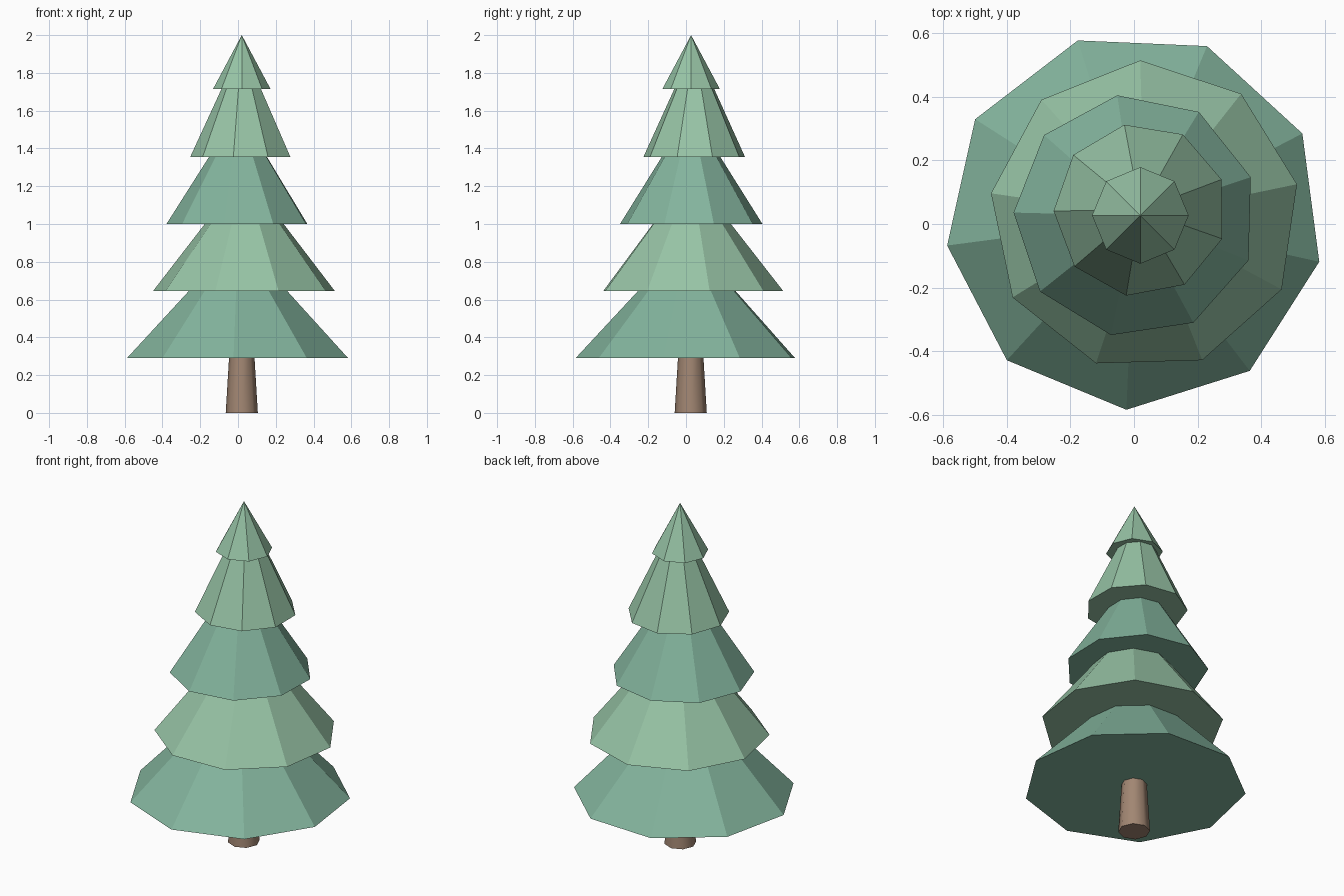
import bpy
import bmesh
from math import cos, sin, radians, tau

if "Cube" in bpy.data.objects:
    bpy.data.objects.remove(bpy.data.objects["Cube"])


def material(name, rgb):
    mat = bpy.data.materials.new(name)
    mat.diffuse_color = (*rgb, 1)
    mat.use_nodes = True
    mat.node_tree.nodes["Principled BSDF"].inputs["Base Color"].default_value = mat.diffuse_color
    return mat


def tapered(name, sides, angle, center, z0, r0, z1, r1, mat):
    """Closed tapered prism; r1 = 0 gives a pointed cone."""
    bm = bmesh.new()

    def vert(i, r, z):
        a = radians(angle) + tau * i / sides
        return bm.verts.new((center[0] + r * cos(a), center[1] + r * sin(a), z))

    low = [vert(i, r0, z0) for i in range(sides)]
    bm.faces.new(low[::-1])
    if r1:
        high = [vert(i, r1, z1) for i in range(sides)]
        bm.faces.new(high)
    else:
        high = [bm.verts.new((*center, z1))] * sides
    for i in range(sides):
        j = (i + 1) % sides
        quad = [low[i], low[j], high[j], high[i]]
        bm.faces.new(quad if r1 else quad[:3])
    mesh = bpy.data.meshes.new(name)
    bm.to_mesh(mesh)
    bm.free()
    mesh.materials.append(mat)
    obj = bpy.data.objects.new(name, mesh)
    bpy.context.collection.objects.link(obj)
    return obj


bark = material("bark", (0.36, 0.24, 0.17))
cool_green = material("cool_green", (0.23, 0.46, 0.34))
warm_green = material("warm_green", (0.31, 0.55, 0.38))

# Trunk, smooth around its sides
trunk = tapered("trunk", 8, 0, (0.02, 0.025), 0, 0.085, 0.35, 0.064, bark)
for poly in trunk.data.polygons:
    poly.use_smooth = len(poly.vertices) == 4

# Branch tiers: start angle, centre, base z, base radius, radius lost per unit height
tiers = [
    (-92.5, (0.002, 0.010), 0.29, 0.595, 0.93),
    (91.7, (0.034, 0.026), 0.645, 0.489, 0.78),
    (98.5, (0.004, 0.026), 1.00, 0.383, 0.635),
    (100.6, (0.020, 0.044), 1.355, 0.273, 0.46),
]
for n, (angle, center, z, r, slope) in enumerate(tiers):
    h = 0.41
    tapered(f"branch_tier_{n + 1}", 9, angle, center, z, r, z + h, r - slope * h,
            warm_green if n % 2 else cool_green)

# Pointed tree top
tapered("tree_top", 8, 90, (0.02, 0.027), 1.715, 0.152, 2.0, 0, warm_green)
